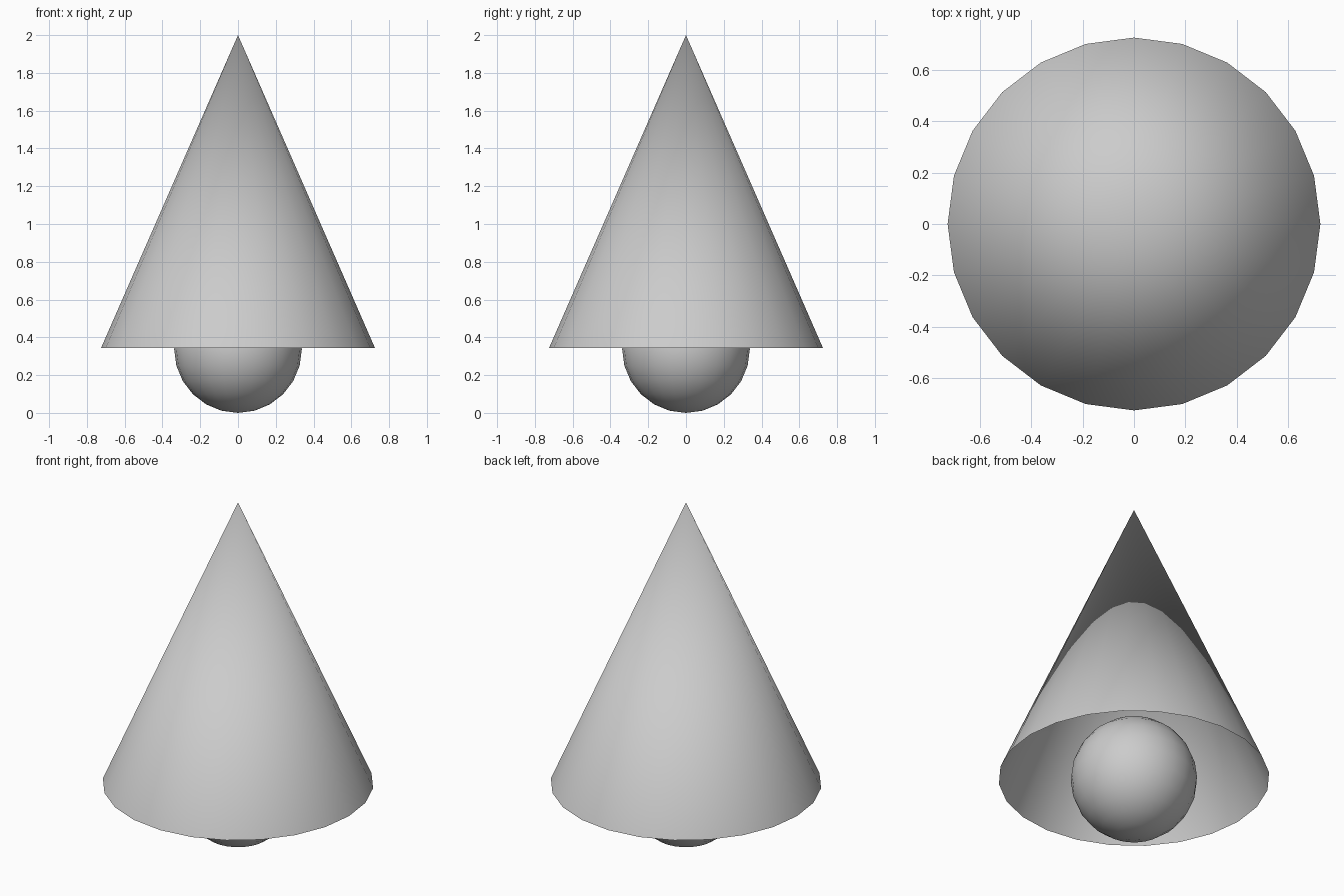
import bpy

if "Cube" in bpy.data.objects:
    bpy.data.objects.remove(bpy.data.objects["Cube"])

# Open-bottomed conical shade
BASE_Z, TOP_Z = 0.344, 2.0
bpy.ops.mesh.primitive_cone_add(vertices=24, radius1=0.725, radius2=0,
                                depth=TOP_Z - BASE_Z, end_fill_type='NOTHING',
                                location=(0, 0, (TOP_Z + BASE_Z) / 2))
shade = bpy.context.object
shade.name = "cone_shade"
bpy.ops.object.shade_smooth()

# Round bulb, half hidden inside the shade
RADIUS = 0.338
bpy.ops.mesh.primitive_uv_sphere_add(segments=24, ring_count=12, radius=RADIUS,
                                     location=(0, 0, RADIUS))
bulb = bpy.context.object
bulb.name = "bulb"
bpy.ops.object.shade_smooth()
